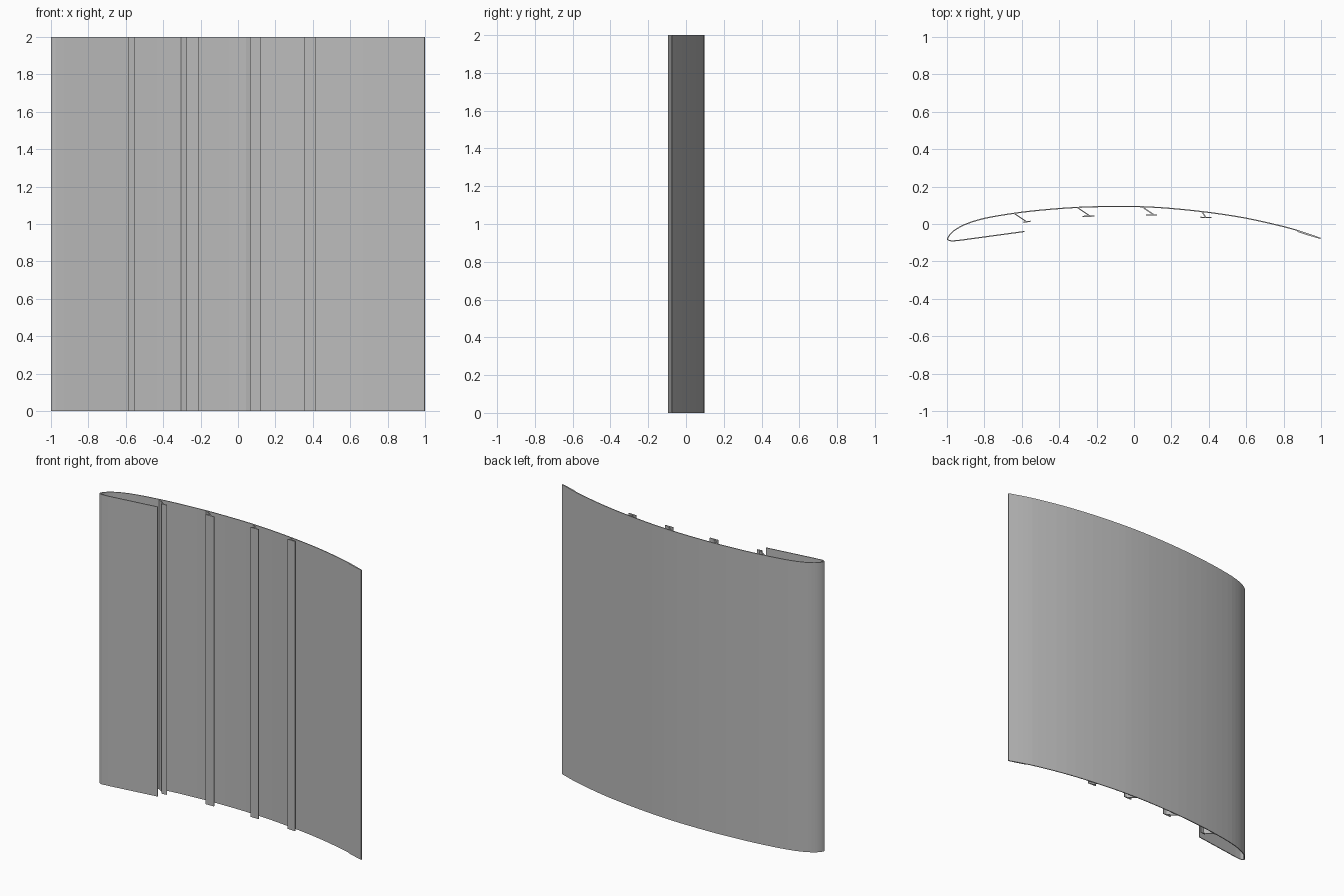
import bpy
import bmesh
from mathutils import Vector

if "Cube" in bpy.data.objects:
    bpy.data.objects.remove(bpy.data.objects["Cube"])

HEIGHT = 2.0
grey = bpy.data.materials.new("plain grey")
grey.diffuse_color = (0.5, 0.5, 0.5, 1)
grey.use_nodes = True
grey.node_tree.nodes["Principled BSDF"].inputs["Base Color"].default_value = grey.diffuse_color


def smooth_path(points, steps):
    """Catmull-Rom curve through the given points."""
    pts = [Vector(p) for p in points]
    pts = [2 * pts[0] - pts[1]] + pts + [2 * pts[-1] - pts[-2]]
    out = []
    for a, b, c, d in zip(pts, pts[1:], pts[2:], pts[3:]):
        for i in range(steps):
            t = i / steps
            out.append(0.5 * (2 * b + (c - a) * t + (2 * a - 5 * b + 4 * c - d) * t**2
                              + (3 * b - a - 3 * c + d) * t**3))
    return out + [pts[-2]]


def sheet(name, path, thickness):
    """Thin upright sheet that follows a plan path, thickness centred on it."""
    path = [Vector(p) for p in path]
    bm = bmesh.new()
    rings = []
    for i, p in enumerate(path):
        along = (path[min(i + 1, len(path) - 1)] - path[max(i - 1, 0)]).normalized()
        side = Vector((-along.y, along.x)) * thickness / 2
        rings.append([bm.verts.new((q.x, q.y, z))
                      for q, z in ((p + side, 0), (p - side, 0),
                                   (p - side, HEIGHT), (p + side, HEIGHT))])
    for r, s in zip(rings, rings[1:]):
        for k in range(4):
            bm.faces.new((r[k], r[(k + 1) % 4], s[(k + 1) % 4], s[k]))
    bm.faces.new(rings[0])
    bm.faces.new(rings[-1])
    bmesh.ops.recalc_face_normals(bm, faces=bm.faces)
    mesh = bpy.data.meshes.new(name)
    bm.to_mesh(mesh)
    bm.free()
    mesh.materials.append(grey)
    obj = bpy.data.objects.new(name, mesh)
    bpy.context.collection.objects.link(obj)
    return obj


# Curved skin: short lower lip, rounded leading edge, long cambered back
lower_lip = [(-0.585, -0.04), (-0.93, -0.087), (-0.975, -0.091)]
back = [(-0.975, -0.091), (-0.996, -0.083), (-0.988, -0.062), (-0.96, -0.034),
        (-0.9, -0.001), (-0.8, 0.03), (-0.65, 0.056), (-0.5, 0.074), (-0.3, 0.089),
        (-0.1, 0.094), (0.05, 0.092), (0.2, 0.083), (0.4, 0.062), (0.6, 0.031),
        (0.8, -0.014), (0.9, -0.043), (0.998, -0.077)]
skin = sheet("skin", [Vector(p) for p in lower_lip[:-1]] + smooth_path(back, 3), 0.006)

# Doubler strip inside the trailing edge
sheet("trailing_strip", [(0.875, -0.04), (0.93, -0.058), (0.995, -0.077)], 0.005)

# Stiffeners: slanted web from the skin plus a flat foot
stiffeners = [((-0.64, 0.056), (-0.575, 0.013), (-0.59, 0.009), (-0.553, 0.015)),
              ((-0.303, 0.088), (-0.237, 0.044), (-0.275, 0.041), (-0.212, 0.042)),
              ((0.045, 0.091), (0.105, 0.05), (0.065, 0.048), (0.124, 0.048)),
              ((0.363, 0.066), (0.383, 0.036), (0.355, 0.036), (0.414, 0.034))]
for n, (top, bottom, foot_a, foot_b) in enumerate(stiffeners, 1):
    sheet(f"stiffener_web_{n}", [top, bottom], 0.006)
    sheet(f"stiffener_foot_{n}", [foot_a, foot_b], 0.006)
